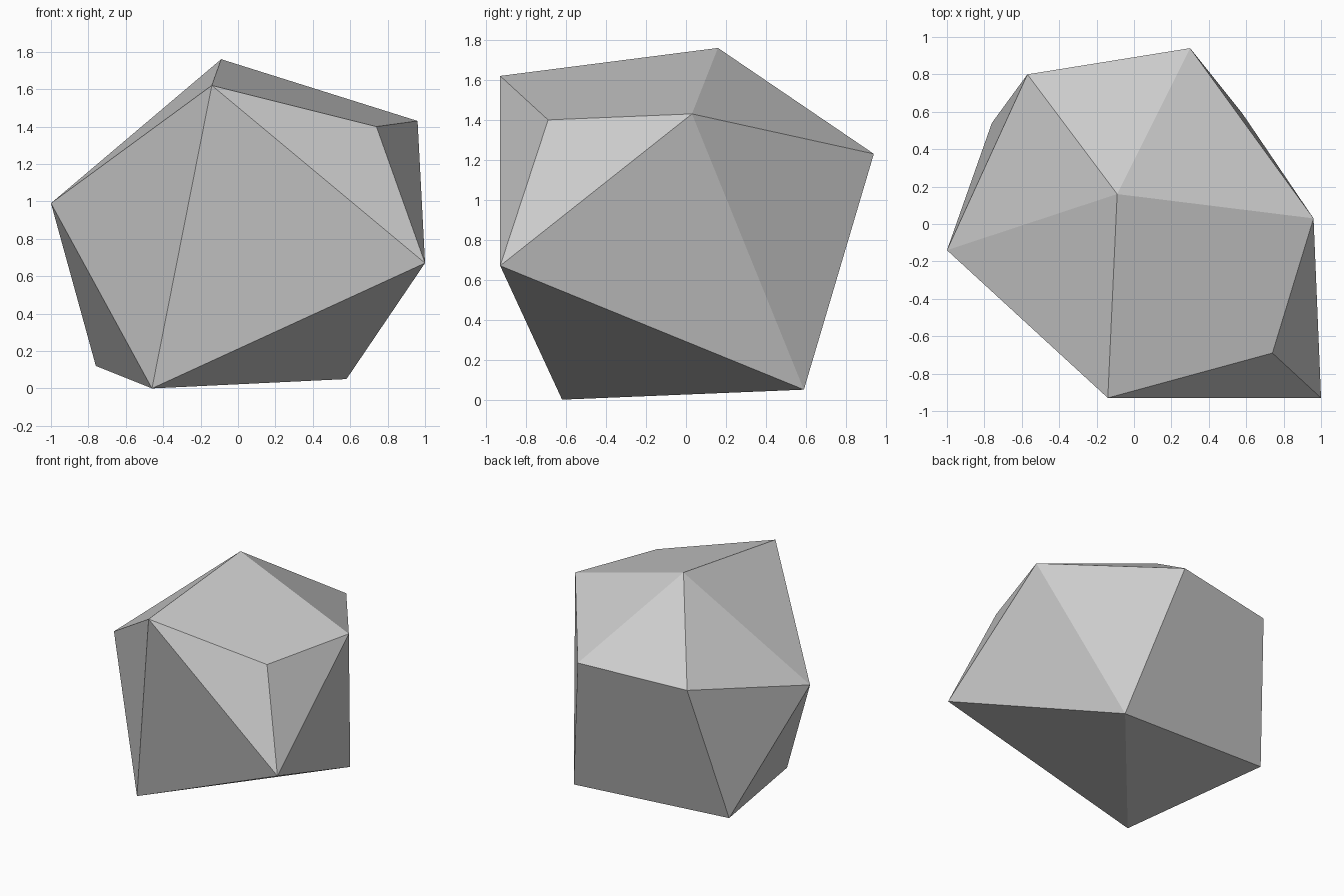
import bpy
import bmesh

cube = bpy.data.objects.get("Cube")
if cube:
    bpy.data.objects.remove(cube, do_unlink=True)

# Plain grey stone
stone = bpy.data.materials.new("stone_grey")
stone.use_nodes = True
colour = (0.6, 0.6, 0.6, 1.0)
stone.diffuse_color = colour
stone.node_tree.nodes["Principled BSDF"].inputs["Base Color"].default_value = colour

# Corner points of the boulder, from crown to foot
corners = [
    (-0.09, 0.16, 1.76), (-0.14, -0.93, 1.62), (0.74, -0.69, 1.40),
    (0.96, 0.03, 1.43), (0.30, 0.94, 1.23), (-0.57, 0.80, 1.19),
    (-1.00, -0.14, 0.99), (1.00, -0.93, 0.67),
    (-0.76, 0.54, 0.12), (0.58, 0.59, 0.05), (-0.46, -0.62, 0.00),
]

# Faceted boulder: wrap the corners in a convex skin
bm = bmesh.new()
for point in corners:
    bm.verts.new(point)
bmesh.ops.convex_hull(bm, input=bm.verts[:])
bmesh.ops.recalc_face_normals(bm, faces=bm.faces[:])
bm.normal_update()

# Merge the split facets of the flat back and the flat top into single faces
flat = [e for e in bm.edges if len(e.link_faces) == 2 and
        (all(f.normal.y > 0.9 for f in e.link_faces)
         or e.calc_face_angle(1.0) < 0.04)]
bmesh.ops.dissolve_edges(bm, edges=flat, use_verts=False)
for face in bm.faces:
    face.smooth = False

mesh = bpy.data.meshes.new("boulder")
bm.to_mesh(mesh)
bm.free()
mesh.materials.append(stone)
boulder = bpy.data.objects.new("boulder", mesh)
bpy.context.collection.objects.link(boulder)
